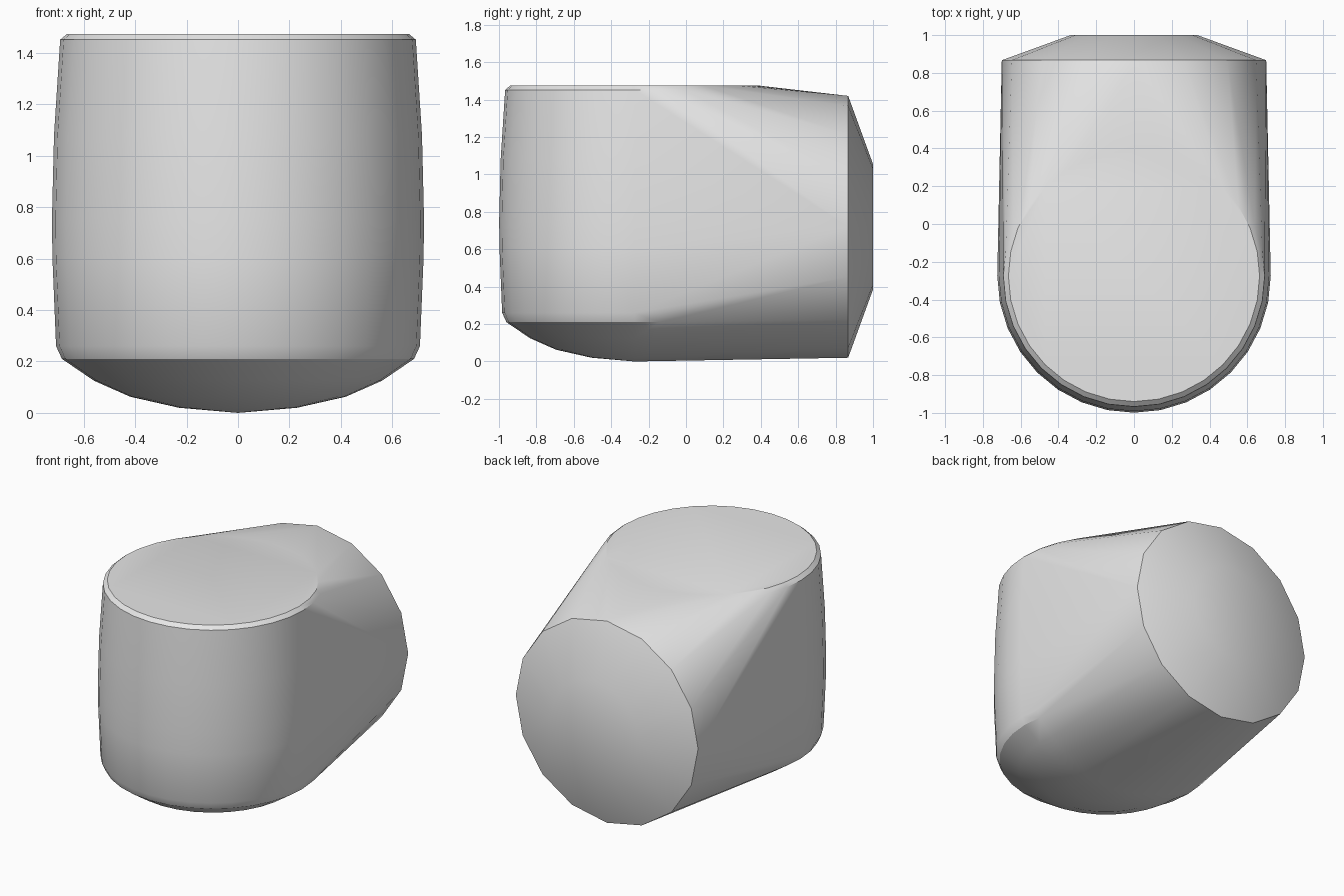
import bpy, bmesh, math

cube = bpy.data.objects.get("Cube")
if cube:
    bpy.data.objects.remove(cube, do_unlink=True)

# Plain material
GREY = (0.8, 0.8, 0.8, 1.0)
mat = bpy.data.materials.new("light grey")
mat.use_nodes = True
mat.diffuse_color = GREY
mat.node_tree.nodes["Principled BSDF"].inputs["Base Color"].default_value = GREY

bm = bmesh.new()


def ring(radius, count, place):
    """Add a circle of points, placed in space by a function."""
    for i in range(count):
        a = 2 * math.pi * i / count
        bm.verts.new(place(radius * math.sin(a), radius * math.cos(a)))


# Upright drum with a bulging wall and a bowl-shaped underside: (radius, height)
DRUM_Y = -0.275
drum_profile = [(0.23, 0.02), (0.42, 0.063), (0.56, 0.125), (0.685, 0.21),
                (0.708, 0.26), (0.722, 0.60), (0.724, 0.75), (0.716, 1.08),
                (0.692, 1.452), (0.665, 1.475)]
bm.verts.new((0, DRUM_Y, 0))
for radius, z in drum_profile:
    ring(radius, 32, lambda u, v: (u, DRUM_Y + v, z))

# Rear disc and its smaller flat cap: (radius, distance back)
DISC_Z = 0.72
for radius, y in [(0.7, 0.867), (0.335, 1.0)]:
    ring(radius, 16, lambda u, v: (u, y, DISC_Z + v))

# Stretch one skin over drum and disc
hull = bmesh.ops.convex_hull(bm, input=list(bm.verts))
loose = [v for v in bm.verts if not v.link_faces]
bmesh.ops.delete(bm, geom=loose, context='VERTS')
bmesh.ops.dissolve_limit(bm, angle_limit=math.radians(0.2),
                         verts=list(bm.verts), edges=list(bm.edges))
bmesh.ops.recalc_face_normals(bm, faces=list(bm.faces))

mesh = bpy.data.meshes.new("body")
bm.to_mesh(mesh)
bm.free()
mesh.materials.append(mat)
body = bpy.data.objects.new("body", mesh)
bpy.context.collection.objects.link(body)

# Soft wall and bowl, crisp rims
bpy.ops.object.select_all(action='DESELECT')
body.select_set(True)
bpy.context.view_layer.objects.active = body
bpy.ops.object.shade_smooth_by_angle(angle=math.radians(30))
